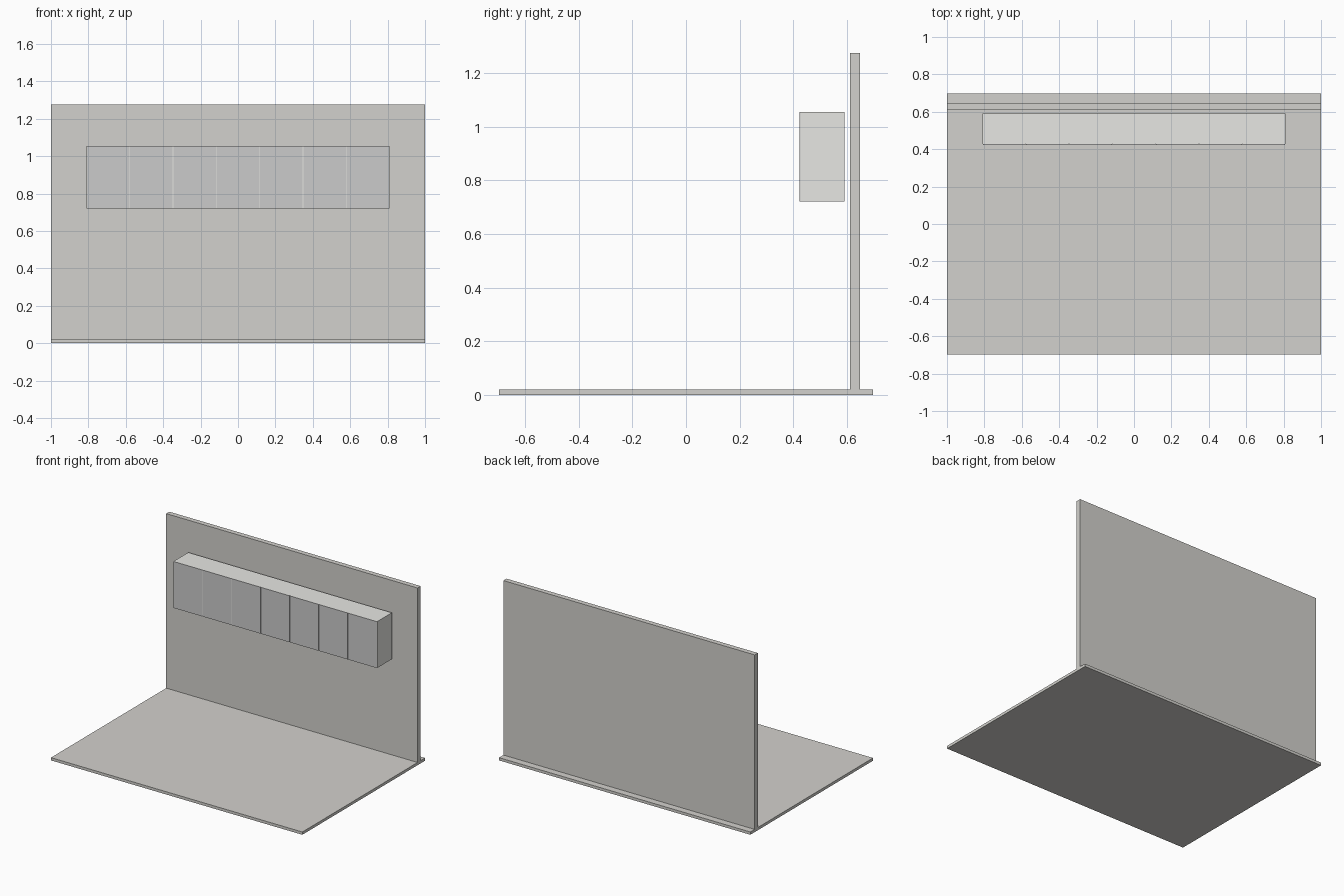
import bpy

if "Cube" in bpy.data.objects:
    bpy.data.objects.remove(bpy.data.objects["Cube"])


def make_material(name, color):
    mat = bpy.data.materials.new(name)
    mat.diffuse_color = (*color, 1)
    mat.use_nodes = True
    mat.node_tree.nodes["Principled BSDF"].inputs["Base Color"].default_value = mat.diffuse_color
    return mat


def box(name, x, y, z, mat):
    """Box from (min, max) ranges on each axis."""
    spans = (x, y, z)
    bpy.ops.mesh.primitive_cube_add(size=1, location=[(a + b) / 2 for a, b in spans])
    obj = bpy.context.object
    obj.name = name
    obj.scale = [b - a for a, b in spans]
    bpy.ops.object.transform_apply(location=False, rotation=False, scale=True)
    obj.data.materials.append(mat)
    return obj


room_grey = make_material("room_grey", (0.65, 0.64, 0.61))
body_white = make_material("cabinet_light", (0.8, 0.8, 0.77))
door_grey = make_material("door_grey", (0.66, 0.66, 0.67))

# Floor slab and back wall standing on it
box("floor", (-1, 1), (-0.697, 0.697), (0, 0.02), room_grey)
box("back_wall", (-1, 1), (0.612, 0.648), (0.02, 1.275), room_grey)

# Long wall cabinet, just clear of the wall
HALF, BOTTOM, TOP, FRONT = 0.81, 0.72, 1.054, 0.427
box("cabinet_body", (-HALF, HALF), (FRONT, 0.592), (BOTTOM, TOP), body_white)

# Seven equal doors with narrow gaps
DOORS, GAP = 7, 0.004
pitch = 2 * HALF / DOORS
for i in range(DOORS):
    left = -HALF + i * pitch
    box(f"cabinet_door_{i + 1}", (left + GAP / 2, left + pitch - GAP / 2),
        (FRONT - 0.004, FRONT), (BOTTOM, TOP), door_grey)
